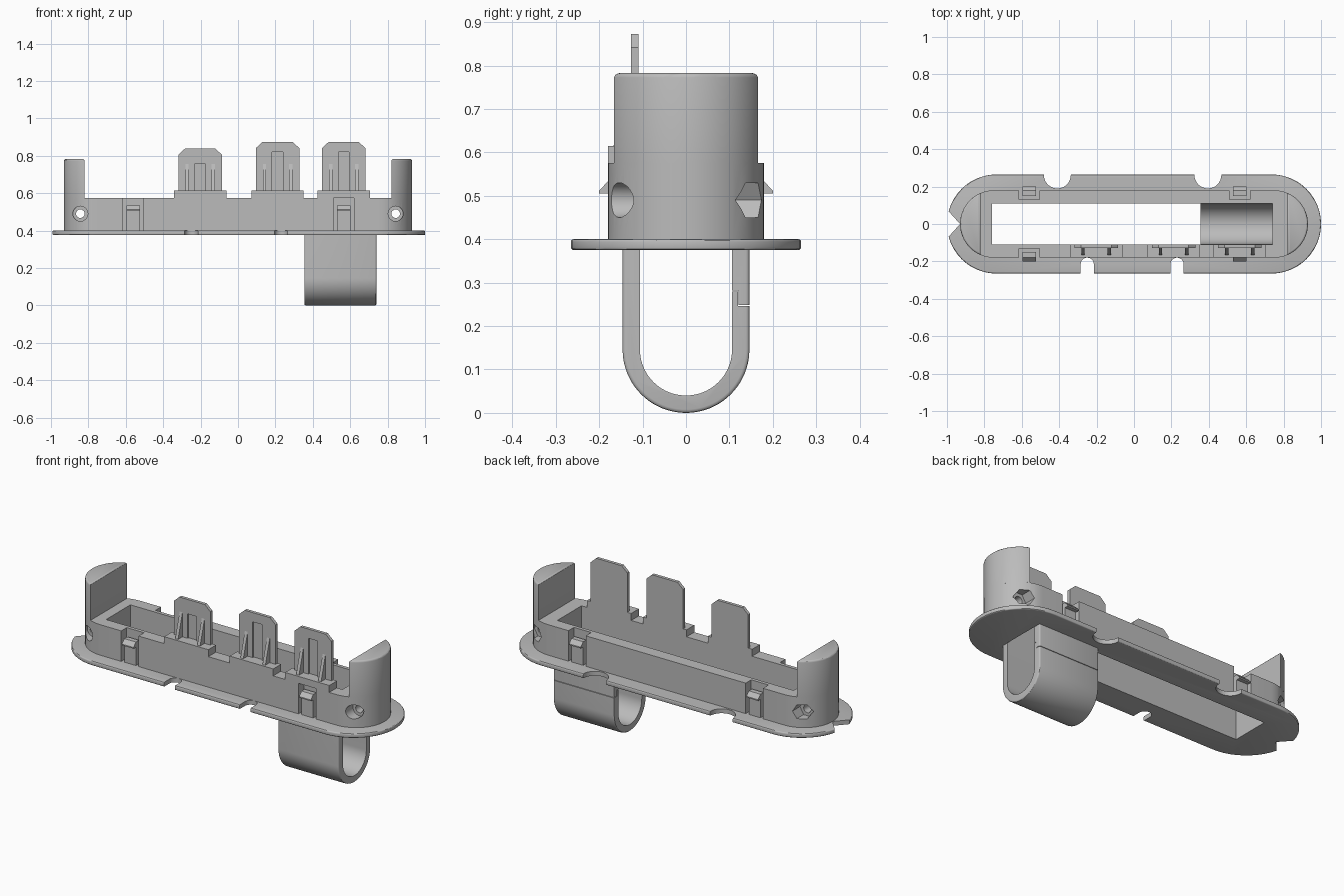
import bpy, bmesh, math

cube = bpy.data.objects.get("Cube")
if cube:
    bpy.data.objects.remove(cube, do_unlink=True)

grey = bpy.data.materials.new("plain_grey")
grey.use_nodes = True
GREY = (0.5, 0.5, 0.5, 1)
grey.diffuse_color = GREY
grey.node_tree.nodes["Principled BSDF"].inputs["Base Color"].default_value = GREY

# Maps a flat profile (a, b) at height h onto the chosen extrusion axis
PLACE = {"x": lambda a, b, h: (h, a, b),
         "y": lambda a, b, h: (a, h, b),
         "z": lambda a, b, h: (a, b, h)}


def prism(name, pts, axis, lo, hi, bevel=0, rule=None):
    """Extrude a profile; optionally round the cap edges chosen by a rule."""
    bm = bmesh.new()
    place = PLACE[axis]
    low = [bm.verts.new(place(a, b, lo)) for a, b in pts]
    high = [bm.verts.new(place(a, b, hi)) for a, b in pts]
    bm.faces.new(low[::-1])
    bm.faces.new(high)
    for i in range(len(pts)):
        j = (i + 1) % len(pts)
        bm.faces.new((low[i], low[j], high[j], high[i]))
    bmesh.ops.recalc_face_normals(bm, faces=bm.faces)
    if bevel:
        caps = [set(low), set(high)]
        edges = [e for e in bm.edges if any(set(e.verts) <= c for c in caps)
                 and (rule is None or all(rule(v.co) for v in e.verts))]
        bmesh.ops.bevel(bm, geom=edges, offset=bevel, segments=3,
                        profile=0.5, affect="EDGES", clamp_overlap=True)
    mesh = bpy.data.meshes.new(name)
    bm.to_mesh(mesh)
    bm.free()
    mesh.materials.append(grey)
    ob = bpy.data.objects.new(name, mesh)
    bpy.context.collection.objects.link(ob)
    return ob


def box(name, x0, x1, y0, y1, z0, z1):
    return prism(name, [(x0, y0), (x1, y0), (x1, y1), (x0, y1)], "z", z0, z1)


def arc(cx, cy, r, start, end, n=24):
    angles = [math.radians(start + (end - start) * i / n) for i in range(n + 1)]
    return [(cx + r * math.cos(t), cy + r * math.sin(t)) for t in angles]


def stadium(c, r):
    return arc(c, 0, r, -90, 90) + arc(-c, 0, r, 90, 270)


def polygon(cx, cy, r, n):
    return arc(cx, cy, r, 0, 360, n)[:-1]


def activate(ob):
    bpy.ops.object.select_all(action="DESELECT")
    ob.select_set(True)
    bpy.context.view_layer.objects.active = ob


def cut(ob, cutters):
    activate(ob)
    for c in cutters:
        c.hide_render = True
        m = ob.modifiers.new("cut", "BOOLEAN")
        m.operation, m.solver, m.object = "DIFFERENCE", "EXACT", c
        bpy.ops.object.modifier_apply(modifier=m.name)
        bpy.data.objects.remove(c, do_unlink=True)


def smooth(ob):
    activate(ob)
    bpy.ops.object.shade_smooth_by_angle(angle=math.radians(30))


def opening():
    return box("cutter", -0.76, 0.74, -0.11, 0.11, 0.3, 0.7)


FLOOR, RIM, LEDGE = 0.4, 0.575, 0.615
CLIPS = (-0.56, 0.565)

# Base flange with edge notches
flange = prism("flange", stadium(0.735, 0.265), "z", 0.375, FLOOR, 0.006)
cuts = [opening(),
        prism("cutter", [(-0.93, 0), (-1.02, 0.1), (-1.02, -0.1)], "z", 0.3, 0.5)]
for x in (-0.41, 0.395):
    cuts.append(prism("cutter", polygon(x, 0.262, 0.072, 32), "z", 0.3, 0.5))
for x in (-0.25, 0.23):
    slot = [(x + 0.035, -0.3)] + arc(x, -0.215, 0.035, 0, 180) + [(x - 0.035, -0.3)]
    cuts.append(prism("cutter", slot, "z", 0.3, 0.5))
cut(flange, cuts)
smooth(flange)

# Walled body with clip slots and screw holes
body = prism("body_wall", stadium(0.75, 0.18), "z", FLOOR, RIM)
cuts = [opening()]
for x in CLIPS:
    for y0, y1 in ((-0.25, -0.13), (0.13, 0.25)):
        cuts.append(box("cutter", x - 0.055, x + 0.055, y0, y1, 0.38, 0.6))
for x in (-0.843, 0.843):
    cuts.append(prism("cutter", polygon(x, 0.49, 0.023, 16), "y", -0.3, 0.3))
    cuts.append(prism("cutter", polygon(x, 0.49, 0.04, 32), "y", -0.3, -0.105))
    cuts.append(prism("cutter", polygon(x, 0.49, 0.046, 6), "y", 0.105, 0.3))
cut(body, cuts)
smooth(body)

# Rounded posts at both ends
half = math.degrees(math.acos(0.07 / 0.18))
for side, name in ((1, "left_post"), (-1, "right_post")):
    pts = [(side * a, b) for a, b in arc(0.75, 0, 0.18, -half, half)]
    post = prism(name, pts, "z", RIM, 0.783, 0.012,
                 lambda co: co.z > 0.7)
    smooth(post)

# Snap clips: a tongue with a sloped catch, in each wall slot
for x in CLIPS:
    for s, where in ((-1, "front"), (1, "back")):
        pts = [(s * 0.15, FLOOR), (s * 0.178, FLOOR), (s * 0.178, 0.505),
               (s * 0.2, 0.505), (s * 0.2, 0.512), (s * 0.178, 0.535),
               (s * 0.15, 0.535)]
        prism(where + "_clip", pts, "x", x - 0.037, x + 0.037)

# Upright tabs on ledges, each with a recess and two gusset fins
TABS = ((-0.2025, 0.14, 0.838, 0.755),
        (0.2115, 0.138, 0.873, 0.82),
        (0.565, 0.14, 0.873, 0.82))
for x, ledge, top, recess_top in TABS:
    box("tab_ledge", x - ledge, x + ledge, -0.18, -0.11, RIM, LEDGE)
    w = 0.116
    pts = [(x - w, LEDGE), (x + w, LEDGE), (x + w, top - 0.032),
           (x + w - 0.035, top), (x - w + 0.035, top), (x - w, top - 0.032)]
    tab = prism("tab", pts, "y", -0.127, -0.109)
    cut(tab, [box("cutter", x - 0.029, x + 0.029, -0.2, -0.118, 0.6, recess_top)])
    for dx in (-0.07, 0.07):
        fin = [(-0.127, LEDGE), (-0.167, LEDGE), (-0.127, 0.755)]
        prism("tab_fin", fin, "x", x + dx - 0.009, x + dx + 0.009)

# Hanging loop, closed by a stepped lap joint in its back leg
R, r = 0.146, 0.106
top = 0.378


def outer(co):
    return math.hypot(co.y, min(co.z - R, 0)) > 0.14


loop = ([(-r, top), (-R, top)] + arc(0, R, R, 180, 360, 40)
        + [(R, 0.246), (0.12, 0.246), (0.12, 0.28), (r, 0.28)]
        + arc(0, R, r, 360, 180, 40))
smooth(prism("loop", loop, "x", 0.355, 0.74, 0.008, outer))
lap = [(r, top), (r, 0.282), (0.121, 0.282), (0.121, 0.249), (R, 0.249), (R, top)]
smooth(prism("loop_lap", lap, "x", 0.355, 0.74, 0.008, outer))
